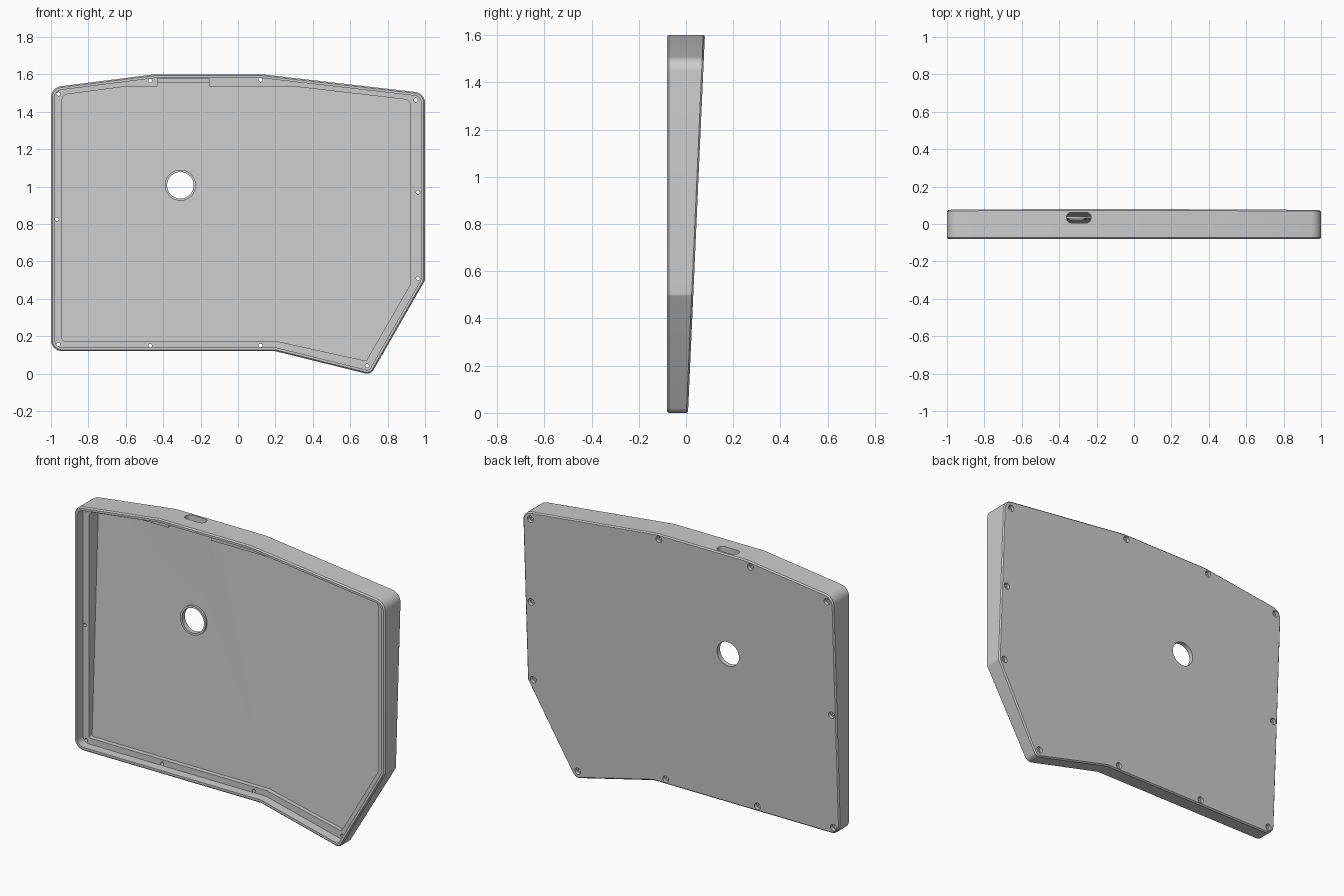
import bpy, bmesh, math
from mathutils import Vector

if "Cube" in bpy.data.objects:
    bpy.data.objects.remove(bpy.data.objects["Cube"])

FRONT, LEDGE, FLOOR = -0.08, -0.027, 0.016   # front face, ledge height, floor thickness


def back(z):
    # sloped back plane
    return 0.0085 + 0.0447 * z


def rounded(corners, d=0.0, n=8):
    """Inset a counter-clockwise (x, z, radius) polygon by d and round its corners."""
    out, m = [], len(corners)
    for i in range(m):
        p = Vector(corners[i][:2])
        a = (p - Vector(corners[i - 1][:2])).normalized()
        b = (Vector(corners[(i + 1) % m][:2]) - p).normalized()
        na, nb = Vector((-a.y, a.x)), Vector((-b.y, b.x))
        mit = (na + nb) / (1 + na.dot(nb))
        r = corners[i][2]
        if r == 0:
            out.append(p + mit * d)
            continue
        r2 = max(r - d, 0.006)
        c = p + mit * (d + r2)
        t0 = math.atan2(-na.y, -na.x)
        sweep = math.atan2(a.x * b.y - a.y * b.x, a.dot(b))
        if sweep < 0:                      # inner corner: arc sits on the outside
            c = p + mit * (d - r2)
            t0 += math.pi
        for k in range(n + 1):
            t = t0 + sweep * k / n
            out.append(c + r2 * Vector((math.cos(t), math.sin(t))))
    return out


def circle(x, z, r, n=32):
    return [Vector((x + r * math.cos(2 * math.pi * k / n),
                    z + r * math.sin(2 * math.pi * k / n))) for k in range(n)]


def ring(loop, y):
    return [(p.x, y(p.y) if callable(y) else y, p.y) for p in loop]


def loft(name, *solids):
    """Each solid is a list of rings, skinned and capped with outward normals."""
    bm = bmesh.new()
    for rings in solids:
        vs = [[bm.verts.new(c) for c in r] for r in rings]
        for lo, hi in zip(vs, vs[1:]):
            for i in range(len(lo)):
                j = (i + 1) % len(lo)
                bm.faces.new((lo[i], lo[j], hi[j], hi[i]))
        bm.faces.new(vs[0][::-1])
        bm.faces.new(vs[-1])
    bm.normal_update()
    if bm.calc_volume(signed=True) < 0:
        bmesh.ops.reverse_faces(bm, faces=bm.faces[:])
    me = bpy.data.meshes.new(name)
    bm.to_mesh(me)
    bm.free()
    ob = bpy.data.objects.new(name, me)
    bpy.context.collection.objects.link(ob)
    return ob


def boolean(target, tool, op='DIFFERENCE'):
    mod = target.modifiers.new(tool.name, 'BOOLEAN')
    mod.object, mod.operation, mod.solver = tool, op, 'EXACT'
    bpy.context.view_layer.objects.active = target
    bpy.ops.object.modifier_apply(modifier=mod.name)
    print(tool.name, len(target.data.polygons))
    bpy.data.objects.remove(tool)


def floor(z):
    return back(z) - FLOOR


# outer body with a fine chamfer on the front and back edges
outline = [(-1, .12, .06), (.2, .12, 0), (.71, -.006, .04), (1, .5, .02),
           (1, 1.5, .06), (.13, 1.6, 0), (-.45, 1.6, 0), (-1, 1.53, .06)]
c = 0.007
case = loft("case_shell", [
    ring(rounded(outline, c), FRONT),
    ring(rounded(outline), FRONT + c),
    ring(rounded(outline), lambda z: back(z) - c),
    ring(rounded(outline, c), back)])

# shallow recess behind the thin rim, down to the screw ledge
boolean(case, loft("rim_recess", [ring(rounded(outline, .02), -.2),
                                  ring(rounded(outline, .02), LEDGE)]))

# deep pocket with a floor parallel to the back
pocket = [(-.94, .175, .012), (.2, .175, 0), (.685, .068, .012), (.92, .475, .012),
          (.92, 1.463, .03), (.3, 1.535, 0), (-.155, 1.535, 0), (-.155, 1.555, 0),
          (-.43, 1.555, 0), (-.43, 1.535, 0), (-.6, 1.535, 0), (-.94, 1.49, .03)]
boolean(case, loft("pocket", [ring(rounded(pocket), -.1), ring(rounded(pocket), floor)]))

# clearance notch beside the cable port
notch = [(-.43, 1.5, 0), (-.155, 1.5, 0), (-.155, 1.578, 0), (-.43, 1.578, 0)]
boolean(case, loft("port_notch", [ring(rounded(notch), -.1), ring(rounded(notch), .005)]))

# rounded cable port through the top wall
slot = rounded([(-.36, .006, .025), (-.23, .006, .025), (-.23, .062, .025), (-.36, .062, .025)])
boolean(case, loft("port_slot", [[(p.x, p.y, z) for p in slot] for z in (1.545, 1.7)]))

# round window with a low collar
hx, hz = -.308, 1.007
boolean(case, loft("window_collar", [ring(circle(hx, hz, .083, 48), lambda z: floor(z) + .008),
                                     ring(circle(hx, hz, .083, 48), lambda z: floor(z) - .012)]), 'UNION')
boolean(case, loft("window_hole", [ring(circle(hx, hz, .071, 48), -.2),
                                   ring(circle(hx, hz, .071, 48), .2)]))

# screw holes through the ledge, counterbored from the back
screws = [(-.96, 1.495), (-.47, 1.567), (.12, 1.57), (.95, 1.463), (.962, .97), (.962, .51),
          (.69, .042), (.12, .15), (-.47, .15), (-.96, .157), (-.968, .825)]
boolean(case, loft("screw_holes", *[[ring(circle(x, z, .01, 16), -.07),
                                     ring(circle(x, z, .01, 16), .2)] for x, z in screws]))
boolean(case, loft("counterbores", *[[ring(circle(x, z, .019, 24), lambda z: back(z) - .02),
                                      ring(circle(x, z, .019, 24), .2)] for x, z in screws]))

bpy.ops.object.select_all(action='DESELECT')
case.select_set(True)
bpy.context.view_layer.objects.active = case
bpy.ops.object.shade_smooth_by_angle(angle=math.radians(25))
